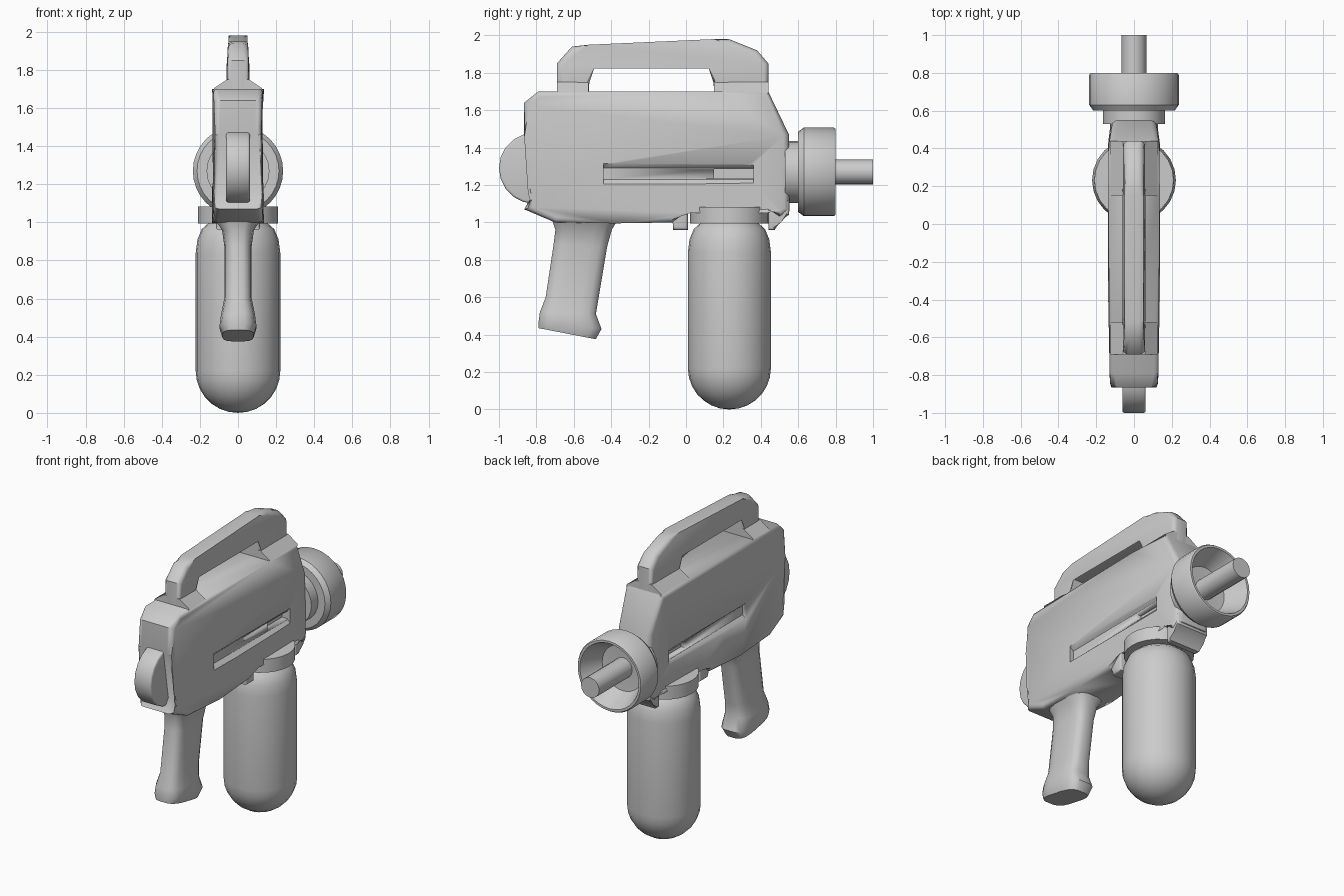
import bpy, bmesh, math
from mathutils import Matrix, Vector

cube = bpy.data.objects.get("Cube")
if cube:
    bpy.data.objects.remove(cube)

grey = bpy.data.materials.new("plain grey")
grey.use_nodes = True
grey.diffuse_color = (0.6, 0.6, 0.6, 1)
grey.node_tree.nodes["Principled BSDF"].inputs["Base Color"].default_value = (0.6, 0.6, 0.6, 1)


def finish(name, bm, angle=40):
    bmesh.ops.recalc_face_normals(bm, faces=bm.faces)
    mesh = bpy.data.meshes.new(name)
    bm.to_mesh(mesh)
    bm.free()
    mesh.materials.append(grey)
    ob = bpy.data.objects.new(name, mesh)
    bpy.context.collection.objects.link(ob)
    bpy.ops.object.select_all(action="DESELECT")
    ob.select_set(True)
    bpy.context.view_layer.objects.active = ob
    bpy.ops.object.shade_smooth_by_angle(angle=math.radians(angle))
    return ob


def plate(name, profile, half, rim=0.0, width=None, angle=40):
    """Side profile (y, z) extruded across x, with rounded rims."""
    bm = bmesh.new()
    sides = [[bm.verts.new((s * (width(y, z) if width else half), y, z)) for y, z in profile]
             for s in (-1, 1)]
    for ring in sides:
        bm.faces.new(ring)
    n = len(profile)
    for i in range(n):
        j = (i + 1) % n
        bm.faces.new((sides[0][i], sides[0][j], sides[1][j], sides[1][i]))
    if rim:
        edges = [e for e in bm.edges if e.verts[0].co.x * e.verts[1].co.x > 0]
        bmesh.ops.bevel(bm, geom=edges, offset=rim, segments=3, profile=0.5, affect="EDGES")
    return finish(name, bm, angle)


def lathe(name, profile, centre, along_y=False, steps=24):
    """Profile of (radius, distance) spun about z or y."""
    bm = bmesh.new()
    verts = [bm.verts.new((r, 0, h)) for r, h in profile]
    edges = [bm.edges.new(p) for p in zip(verts, verts[1:])]
    bmesh.ops.spin(bm, geom=verts + edges, cent=(0, 0, 0), axis=(0, 0, 1),
                   angle=math.tau, steps=steps)
    bmesh.ops.remove_doubles(bm, verts=bm.verts, dist=0.0005)
    if along_y:
        bm.transform(Matrix.Rotation(-math.pi / 2, 4, "X"))
    bm.transform(Matrix.Translation(centre))
    return finish(name, bm, 35)


def loft(name, sections, power=0.6, sides=16):
    """Rounded sections (back y, back z, front y, front z, half width)."""
    bm = bmesh.new()
    rings = []
    for y0, z0, y1, z1, w in sections:
        ring = []
        for k in range(sides):
            a = math.tau * (k + 0.5) / sides
            c, s = (math.copysign(abs(f) ** power, f) for f in (math.cos(a), math.sin(a)))
            t = (s + 1) / 2
            ring.append(bm.verts.new((w * c, y0 + (y1 - y0) * t, z0 + (z1 - z0) * t)))
        rings.append(ring)
    for a, b in zip(rings, rings[1:]):
        for k in range(sides):
            m = (k + 1) % sides
            bm.faces.new((a[k], a[m], b[m], b[k]))
    bm.faces.new(rings[0])
    bm.faces.new(rings[-1])
    return finish(name, bm)


# Main shell, slimmer towards both ends
def shell_width(y, z):
    if y > 0.5:
        return 0.115
    return 0.12 if y < -0.84 else 0.137


body = plate("body_shell", [
    (-0.865, 1.64), (-0.79, 1.70), (0.15, 1.70), (0.44, 1.70), (0.55, 1.47),
    (0.555, 1.06), (0.50, 1.03), (0.44, 1.08), (0.01, 1.08), (-0.07, 1.0),
    (-0.38, 0.995), (-0.70, 1.0), (-0.865, 1.07), (-0.815, 1.15), (-0.865, 1.46)],
    0.137, 0.03, shell_width)

# Long side recesses with a deeper slot near the nozzle
def cutter(side, y0, y1, z0, z1, deep0, deep1, slope):
    bm = bmesh.new()
    outer, rings = 0.2, []
    for y, depth in ((y0, deep0), (y1, deep1)):
        rings.append([bm.verts.new((side * x, y, z)) for x, z in (
            (outer, z0 - slope), (0.138, z0 - slope), (depth, z0),
            (depth, z1), (0.138, z1 + slope), (outer, z1 + slope))])
    for ring in rings:
        bm.faces.new(ring)
    for i in range(6):
        j = (i + 1) % 6
        bm.faces.new((rings[0][i], rings[0][j], rings[1][j], rings[1][i]))
    return finish("recess_cutter", bm)


for side in (-1, 1):
    for args in ((-0.44, 0.36, 1.23, 1.29, 0.105, 0.11, 0.03),
                 (0.15, 0.36, 1.235, 1.285, 0.07, 0.07, 0.0)):
        tool = cutter(side, *args)
        mod = body.modifiers.new("recess", "BOOLEAN")
        mod.operation, mod.solver, mod.object = "DIFFERENCE", "EXACT", tool
        bpy.context.view_layer.objects.active = body
        bpy.ops.object.modifier_apply(modifier=mod.name)
        bpy.data.objects.remove(tool)

# Carrying handle arch and its flared feet
plate("carry_handle", [
    (-0.69, 1.68), (-0.69, 1.85), (-0.61, 1.94), (-0.52, 1.95), (0.15, 1.98), (0.23, 1.98),
    (0.38, 1.92), (0.44, 1.85), (0.44, 1.68), (0.15, 1.68), (0.15, 1.85),
    (-0.52, 1.85), (-0.52, 1.68)], 0.06, 0.028,
    lambda y, z: 0.05 if z > 1.9 else 0.06)
for name, y0, y1 in (("rear_handle_foot", -0.69, -0.52), ("front_handle_foot", 0.15, 0.44)):
    plate(name, [(y0, 1.69), (y0, 1.705), (y0, 1.75), (y1, 1.75), (y1, 1.705), (y1, 1.69)], 0.1, 0,
          lambda y, z: 0.058 if z > 1.72 else 0.125)

# Round dial at the rear
dial = [(-0.81 + 0.19 * math.cos(a), 1.29 + 0.19 * math.sin(a))
        for a in (math.tau * k / 20 for k in range(20))]
plate("rear_dial", dial, 0.062, 0.012)

# Pistol grip with a flared base
loft("pistol_grip", [
    (-0.72, 1.02, -0.36, 1.02, 0.125), (-0.70, 0.96, -0.395, 0.96, 0.085),
    (-0.71, 0.88, -0.42, 0.87, 0.072), (-0.752, 0.60, -0.465, 0.60, 0.073),
    (-0.783, 0.52, -0.48, 0.51, 0.09), (-0.79, 0.47, -0.45, 0.43, 0.098),
    (-0.79, 0.435, -0.48, 0.375, 0.082)])

# Lugs either side of the bottle mount
plate("rear_lug", [(-0.07, 0.96), (0.01, 0.96), (0.01, 1.12), (-0.09, 1.12), (-0.07, 0.99)], 0.115, 0.015)
plate("front_lug", [(0.44, 0.96), (0.475, 0.96), (0.50, 1.01), (0.55, 1.04), (0.55, 1.12), (0.44, 1.12)],
      0.115, 0.012)

# Bottle and its collar
bottle = [(0.222 * math.sin(a), 0.22 - 0.22 * math.cos(a))
          for a in (math.pi / 2 * k / 7 for k in range(8))]
bottle += [(0.222, 0.84), (0.213, 0.91), (0.19, 0.965), (0.15, 1.0), (0, 1.0)]
lathe("water_bottle", bottle, (0, 0.232, 0))
lathe("bottle_collar", [(0, 0.995), (0.21, 0.995), (0.21, 1.083), (0, 1.083)], (0, 0.232, 0))

# Nozzle flange, hollow bell and rod
lathe("nozzle_flange", [(0, 0.53), (0.165, 0.53), (0.165, 0.605), (0, 0.605)], (0, 0, 1.27), True)
lathe("nozzle_bell", [(0, 0.60), (0.215, 0.60), (0.237, 0.63), (0.237, 0.79), (0.23, 0.80),
                      (0.215, 0.80), (0.15, 0.66), (0, 0.65)], (0, 0, 1.27), True, 32)
lathe("nozzle_rod", [(0, 0.62), (0.066, 0.62), (0.066, 1.0), (0, 1.0)], (0, 0, 1.27), True, 16)
